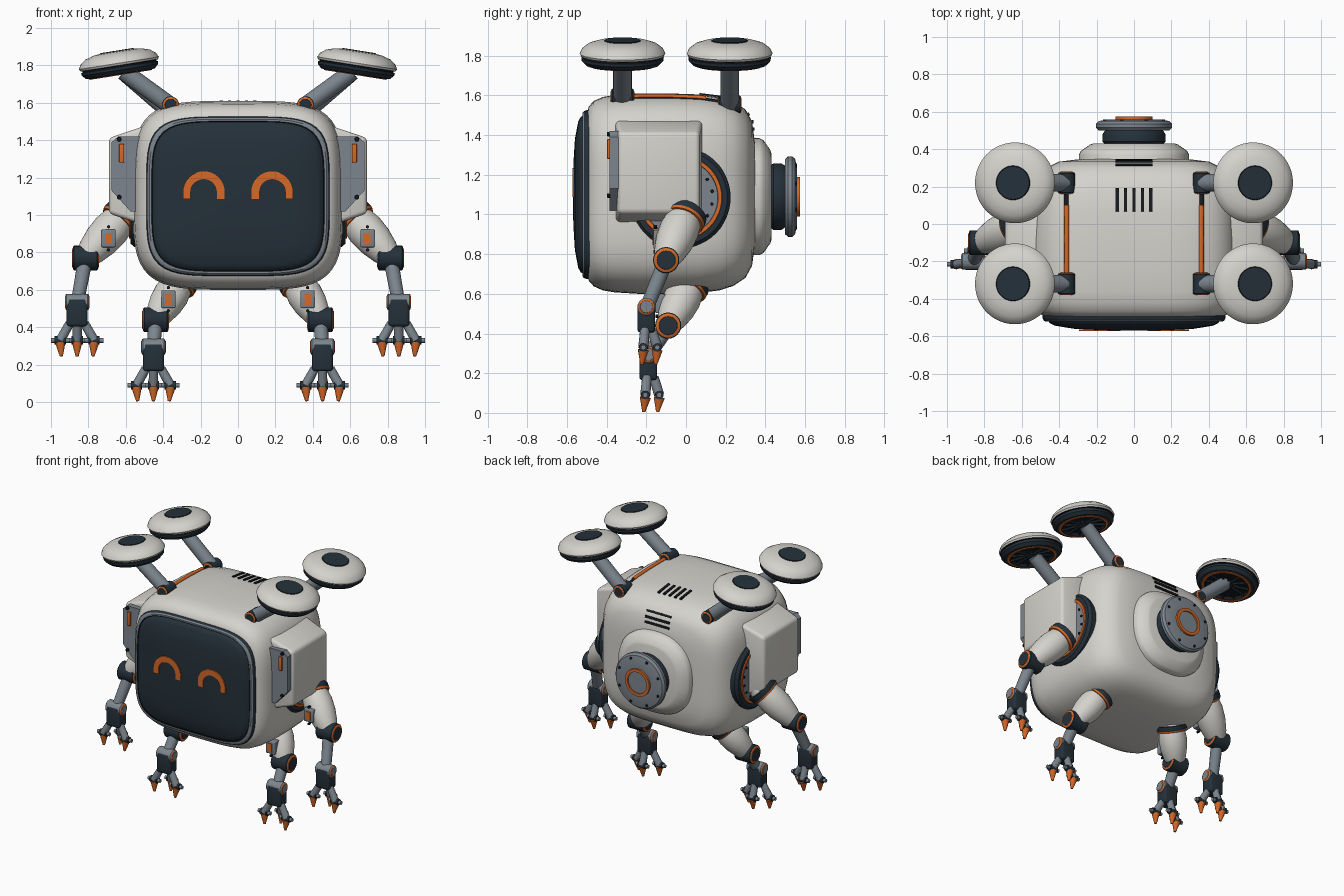
import bpy, bmesh
from math import sin, cos, pi, radians, atan2
from mathutils import Vector, Matrix, Quaternion

if "Cube" in bpy.data.objects:
    bpy.data.objects.remove(bpy.data.objects["Cube"])

COLOURS = {"white": (0.66, 0.65, 0.61), "navy": (0.018, 0.03, 0.042), "grey": (0.2, 0.235, 0.27),
           "orange": (0.68, 0.14, 0.02), "black": (0.008, 0.01, 0.013)}
MATS = {}
for key, rgb in COLOURS.items():
    m = bpy.data.materials.new(key + " paint")
    m.use_nodes = True
    m.diffuse_color = (*rgb, 1)
    bsdf = m.node_tree.nodes["Principled BSDF"]
    bsdf.inputs["Base Color"].default_value = (*rgb, 1)
    bsdf.inputs["Roughness"].default_value = 0.5
    MATS[key] = m
SIDES = ((1, "left"), (-1, "right"))
X, Y, Z = Vector((1, 0, 0)), Vector((0, 1, 0)), Vector((0, 0, 1))
parts = []


def finish(name, bm, colours):
    bmesh.ops.recalc_face_normals(bm, faces=bm.faces)
    me = bpy.data.meshes.new(name)
    bm.to_mesh(me)
    bm.free()
    for c in colours:
        me.materials.append(MATS[c])
    ob = bpy.data.objects.new(name, me)
    bpy.context.collection.objects.link(ob)
    parts.append(ob)
    return ob


def lathe(name, profile, loc, axis=Z, p=2, aspect=1, n=32):
    """Rings of (radius, height, colour of the band ending there) along an axis."""
    axis = Vector(axis)
    mat = Matrix.Translation(loc) @ axis.to_track_quat('Z', 'Y').to_matrix().to_4x4()
    bm, rings = bmesh.new(), []
    colours = sorted({c for _, _, c in profile})
    for r, h, _ in profile:
        ring = []
        for i in range(n):
            c, s = cos(2 * pi * i / n), sin(2 * pi * i / n)
            k = r * (abs(c) ** p + abs(s) ** p) ** (-1 / p)
            ring.append(bm.verts.new(mat @ Vector((k * c * aspect, k * s, h))))
        rings.append(ring)
    for a, b, (_, _, col) in zip(rings, rings[1:], profile[1:]):
        for i in range(n):
            j = (i + 1) % n
            bm.faces.new((a[i], a[j], b[j], b[i])).material_index = colours.index(col)
    bmesh.ops.remove_doubles(bm, verts=bm.verts, dist=1e-5)
    return finish(name, bm, colours)


def rod(name, a, b, r1, r2, col, n=16):
    a, b = Vector(a), Vector(b)
    h = (b - a).length
    return lathe(name, [(0, 0, col), (r1, 0, col), (r2, h, col), (0, h, col)], a, b - a, n=n)


def box(name, loc, size, col, bevel=0.0, rot=Quaternion(), taper=None):
    bm = bmesh.new()
    bmesh.ops.create_cube(bm, size=1)
    for v in bm.verts:
        if taper and v.co.x * taper > 0:
            v.co.y, v.co.z = v.co.y * 0.92, v.co.z * 0.74
        v.co = Vector(loc) + rot @ Vector([a * s for a, s in zip(v.co, size)])
    if bevel:
        bmesh.ops.bevel(bm, geom=bm.edges[:], offset=bevel, segments=3, profile=0.5, affect='EDGES')
    return finish(name, bm, [col])


def plate(name, outline, y0, y1, col):
    """Outline in x and z, extruded along y."""
    bm = bmesh.new()
    face = bm.faces.new([bm.verts.new((x, y0, z)) for x, z in outline])
    new = bmesh.ops.extrude_face_region(bm, geom=[face])["geom"]
    bmesh.ops.translate(bm, vec=(0, y1 - y0, 0), verts=[v for v in new if isinstance(v, bmesh.types.BMVert)])
    return finish(name, bm, [col])


def joint(name, loc, axis, r, half, col):
    prof = [(0, -1, col), (.7, -1, col), (.72, -.97, "orange"), (.92, -.92, "orange"), (1, -.85, col)]
    prof += [(1, .85, col), (.92, .92, col), (.72, .97, "orange"), (.7, 1, "orange"), (0, 1, col)]
    return lathe(name, [(a * r, h * half, c) for a, h, c in prof], loc, axis, n=24)


def bolts(name, loc, axis, radius, count, r=0.011):
    q = Vector(axis).to_track_quat('Z', 'Y')
    for i in range(count):
        t = 2 * pi * (i + .5) / count
        at = Vector(loc) + q @ Vector((radius * cos(t), radius * sin(t), 0))
        rod(name, at, at + Vector(axis) * 0.012, r, r * .8, "black", 10)


# Body shell, lofted from front to back
MID = 1.105
shell = [(0, -.5), (.8, -.5), (.87, -.49), (.925, -.465), (.965, -.42), (.985, -.36), (1, -.24), (1, -.08),
         (.99, .07), (.965, .17), (.92, .24), (.84, .3), (.72, .333), (.5, .348), (0, .35)]
body = lathe("body_shell", [(s * .505, y, "white") for s, y in shell], (0, 0, MID), Y, 4.2, 1.11, 96)
bpy.context.view_layer.update()


def on_body(origin, direction):
    _, hit, normal, _ = body.ray_cast(Vector(origin), Vector(direction))
    return hit, Quaternion(X, atan2(-normal.y, normal.z))


# Face screen with a rim, and smiling eyes
screen = [(0, .44, "black"), (.42, .44, "navy"), (.426, .5, "navy"), (.42, .515, "navy"), (.412, .522, "grey"),
          (.402, .522, "grey"), (.398, .518, "black"), (.392, .53, "navy"), (.37, .543, "navy"),
          (.28, .56, "navy"), (.15, .568, "navy"), (0, .57, "navy")]
lathe("face_screen", screen, (0, 0, 1.1), -Y, 4.6, 1.15, 96)
for side, word in SIDES:
    arc = [pi * i / 16 for i in range(17)]
    outer = [(.112 * cos(t), .112 * sin(t)) for t in arc]
    inner = [(.07 * cos(t), .07 * sin(t)) for t in reversed(arc)]
    ring = [(.112, -.035)] + outer + [(-.112, -.035), (-.07, -.035)] + inner + [(.07, -.035)]
    plate(word + "_eye", [(side * .183 + x, 1.122 + z) for x, z in ring], -.573, -.564, "orange")

# Vents on the top and upper back
for i in range(5):
    hit, rot = on_body((.045 * (i - 2), .13, 3), -Z)
    box("top_vent", hit, (.017, .125, .014), "black", 0, rot)
for i in range(3):
    hit, rot = on_body((0, 3, 1.43 + .037 * i), -Y)
    box("back_vent", hit, (.2, .016, .014), "black", 0, rot)

# Rear port: mount, neck, flange, ring
mount = [(0, .3), (.295, .3), (.295, .37), (.285, .39), (.235, .425), (.22, .43), (0, .43)]
lathe("rear_mount", [(r, y, "white") for r, y in mount], (0, 0, 1.09), Y, 2.4, 1, 64)
port = [(0, .42, "navy"), (.15, .42, "navy"), (.168, .44, "navy"), (.168, .48, "navy"), (.155, .5, "navy"),
        (.19, .5, "grey"), (.203, .515, "grey"), (.203, .535, "grey"), (.19, .55, "grey"), (.14, .56, "grey"),
        (.1, .56, "grey"), (.1, .574, "orange"), (.078, .574, "orange"), (.078, .565, "orange"), (0, .565, "grey")]
lathe("rear_port", port, (0, 0, 1.09), Y, n=48)
bolts("port_bolt", (0, .548, 1.09), Y, .17, 8)

# Hover pads on struts, with rails between them
pad = [(0, .06, "navy"), (.088, .06, "navy"), (.092, .056, "black"), (.13, .052, "white"), (.175, .038, "white"),
       (.205, .015, "white"), (.216, -.008, "white"), (.21, -.02, "white"), (.2, -.022, "black"),
       (.2, -.028, "black"), (.208, -.03, "navy"), (.206, -.045, "navy"), (.185, -.066, "navy"),
       (.17, -.068, "navy"), (.168, -.072, "orange"), (.15, -.072, "orange"), (.15, -.045, "black"),
       (.045, -.045, "black"), (.04, -.062, "navy"), (0, -.062, "navy")]
for side, word in SIDES:
    for y, end in ((-.32, "front"), (.22, "rear")):
        name = f"{word}_{end}_"
        centre = Vector((side * .638, y, 1.82))
        tilt = Vector((side * sin(radians(9)), 0, cos(radians(9))))
        lathe(name + "hover_pad", pad, centre, tilt, n=48)
        q = tilt.to_track_quat('Z', 'Y')
        for i in range(12):
            d = Vector((cos(pi * i / 6), sin(pi * i / 6), 0))
            rod(name + "pad_spoke", centre + q @ (d * .03 - Z * .054), centre + q @ (d * .155 - Z * .058),
                .008, .008, "navy", 6)
        base, _ = on_body((side * .36, y, 3), -Z)
        rod(name + "strut", base, centre - tilt * .055 - X * side * .02, .047, .047, "grey", 24)
        joint(name + "strut_socket", base + Z * .005, Y, .045, .06, "navy")
    for label, lo, hi, depth, col in (("channel", -.32, .24, .016, "black"), ("rail", -.27, .1, .013, "orange")):
        cu = bpy.data.curves.new(f"{word}_top_{label}", 'CURVE')
        cu.dimensions, cu.bevel_depth, cu.use_fill_caps = '3D', depth, True
        sp = cu.splines.new('POLY')
        sp.points.add(12)
        lift = .004 if label == "rail" else -.008
        for i, pt in enumerate(sp.points):
            hit, _ = on_body((side * .36, lo + (hi - lo) * i / 12, 3), -Z)
            pt.co = (*(hit + Z * lift), 1)
        cu.materials.append(MATS[col])
        bpy.context.collection.objects.link(bpy.data.objects.new(cu.name, cu))

# Shoulder discs and side packs
disc = [(0, 0, "navy"), (.255, 0, "navy"), (.255, .075, "navy"), (.238, .095, "navy"), (.212, .095, "navy"),
        (.21, .102, "orange"), (.192, .102, "orange"), (.19, .09, "grey"), (0, .09, "grey")]
for side, word in SIDES:
    lathe(word + "_shoulder_disc", disc, (side * .48, -.03, 1.085), X * side, n=48)
    bolts(word + "_disc_bolt", (side * .565, -.03, 1.085), X * side, .165, 16, .009)
    box(word + "_side_pack", (side * .585, -.137, 1.21), (.21, .445, .545), "white", .022, taper=side)
    panel = [(.48, 1.42), (.64, 1.42), (.675, 1.39), (.675, 1.13), (.575, 1.02), (.48, 1.02)]
    plate(word + "_pack_panel", [(side * x, z) for x, z in panel], -.385, -.33, "grey")
    box(word + "_pack_light", (side * .622, -.388, 1.33), (.026, .02, .1), "orange", .004)
    for z in (1.405, 1.095):
        rod(word + "_panel_bolt", (side * .635, -.38, z), (side * .635, -.398, z), .013, .011, "black", 10)


# Limbs ending in three-fingered grippers
def limb(name, side, root, bend, wrist, width, badge):
    root, bend, wrist = [Vector((side * x, y, z)) for x, y, z in (root, bend, wrist)]
    d = bend - root
    h = d.length
    swell = [(0, -.2), (.55, -.17), (.85, 0), (1, .35), (.95, .6), (.78, .85), (.6, 1), (0, 1)]
    lathe(name + "_upper", [(r * width, t * h, "white") for r, t in swell], root, d, n=32)
    collar = [(0, 0, "navy"), (1.08, 0, "navy"), (1.08, .12, "navy"), (1.02, .16, "orange"), (0, .16, "orange")]
    lathe(name + "_collar", [(r * width, t * h, c) for r, t, c in collar], root, d, n=32)
    rod(name + "_cuff", root + d * .8, bend + d * .05, .06, .056, "navy", 24)
    joint(name + "_bend", bend, X, .066, .072, "navy")
    rod(name + "_lower", bend, wrist, .04, .035, "grey", 20)
    joint(name + "_wrist", wrist + Z * .01, X, .044, .066, "grey")
    palm = wrist - Z * .045
    box(name + "_palm", palm, (.112, .09, .15), "navy", .016)
    for dx, y in ((-.09, -.015), (0, .055), (.09, -.015)):
        knuckle = palm + Vector((dx, y, -.15))
        rod(name + "_finger", palm + Vector((dx * .45, y * .5, -.06)), knuckle, .024, .026, "grey", 12)
        rod(name + "_peg", knuckle - X * .05, knuckle + X * .05, .013, .013, "grey", 12)
        rod(name + "_knuckle", knuckle - X * .03, knuckle + X * .03, .022, .022, "navy", 12)
        rod(name + "_fingertip", knuckle - Z * .012, knuckle + Vector((-dx * .06, -.008, -.085)),
            .028, .008, "orange", 12)
    bx, by, bz = side * badge[0], badge[1], badge[2]
    box(name + "_badge", (bx, by + .03, bz), (.075, .06, .095), "grey", .006)
    box(name + "_badge_light", (bx, by, bz), (.034, .01, .06), "orange")
    for s in (-1, 1):
        at = Vector((bx, by + .02, bz + s * .062))
        rod(name + "_badge_bolt", at, at - Y * .018, .009, .009, "black", 8)


for side, word in SIDES:
    limb(word + "_arm", side, (.61, 0, 1.0), (.815, -.1, .77), (.86, -.2, .525), .1, (.692, -.165, .875))
    limb(word + "_leg", side, (.31, .02, .65), (.44, -.09, .44), (.452, -.19, .285), .095, (.372, -.155, .55))

# Smooth rounded surfaces, keep hard edges
bpy.ops.object.select_all(action='DESELECT')
for ob in parts:
    ob.select_set(True)
bpy.context.view_layer.objects.active = body
bpy.ops.object.shade_smooth_by_angle(angle=radians(35))
